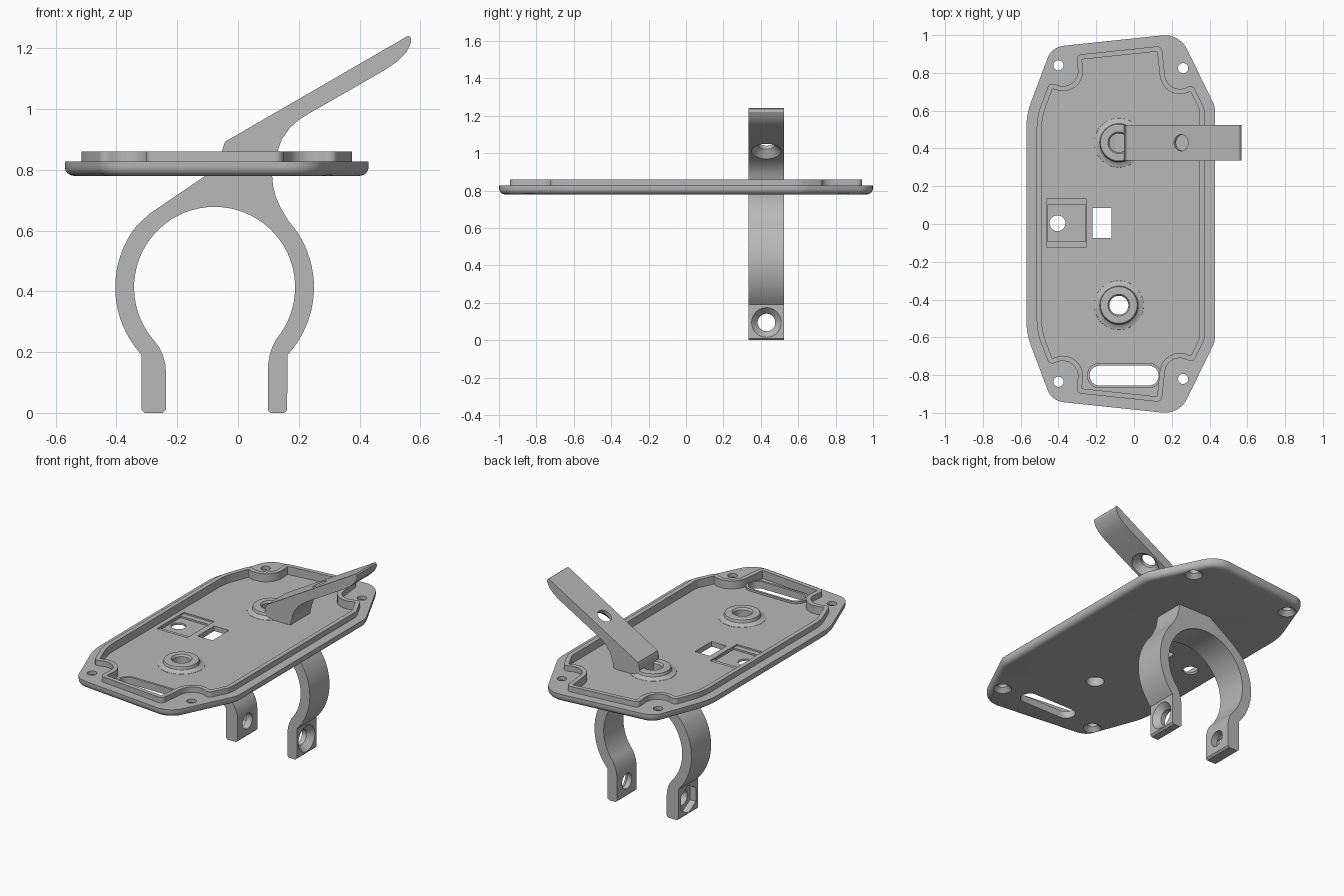
import bpy, bmesh, math
from mathutils import Vector, Matrix

if "Cube" in bpy.data.objects:
    bpy.data.objects.remove(bpy.data.objects["Cube"], do_unlink=True)

grey = bpy.data.materials.new("grey_plastic")
grey.use_nodes = True
grey.diffuse_color = (0.48, 0.48, 0.48, 1)
grey.node_tree.nodes["Principled BSDF"].inputs["Base Color"].default_value = grey.diffuse_color


def finish(name, bm):
    bmesh.ops.recalc_face_normals(bm, faces=bm.faces)
    mesh = bpy.data.meshes.new(name)
    bm.to_mesh(mesh)
    bm.free()
    obj = bpy.data.objects.new(name, mesh)
    mesh.materials.append(grey)
    bpy.context.collection.objects.link(obj)
    return obj


def loft(name, layers, axis="Z"):
    """Skin equal-length 2D loops placed at levels along an axis."""
    bm = bmesh.new()
    rings = [[bm.verts.new((x, y, lv) if axis == "Z" else (x, lv, y)) for x, y in loop]
             for loop, lv in layers]
    for a, b in zip(rings, rings[1:]):
        for i in range(len(a)):
            j = (i + 1) % len(a)
            bm.faces.new((a[i], a[j], b[j], b[i]))
    bm.faces.new(rings[0])
    bm.faces.new(rings[-1])
    return finish(name, bm)


def rod(start, end, r0, r1=None, sides=40):
    """Cylinder or cone between two points."""
    start, end = Vector(start), Vector(end)
    d = end - start
    bm = bmesh.new()
    rot = d.to_track_quat("Z", "Y").to_matrix().to_4x4()
    bmesh.ops.create_cone(bm, cap_ends=True, segments=sides, radius1=r0,
                          radius2=r0 if r1 is None else r1, depth=d.length,
                          matrix=Matrix.Translation((start + end) / 2) @ rot)
    return finish("cutter", bm)


def combine(target, other, op="DIFFERENCE"):
    mod = target.modifiers.new("combine", "BOOLEAN")
    mod.operation, mod.object, mod.solver = op, other, "EXACT"
    bpy.context.view_layer.objects.active = target
    bpy.ops.object.modifier_apply(modifier=mod.name)
    bpy.data.objects.remove(other, do_unlink=True)


def outline(pts, radii, inset=0.0, steps=8):
    """Counter-clockwise polygon, inset and with rounded corners."""
    pts = [Vector(p) for p in pts]
    loop = []
    for i, c in enumerate(pts):
        e1 = (c - pts[i - 1]).normalized()
        e2 = (pts[(i + 1) % len(pts)] - c).normalized()
        n1, n2 = Vector((-e1.y, e1.x)), Vector((-e2.y, e2.x))
        turn = math.atan2(e1.x * e2.y - e1.y * e2.x, e1.dot(e2))
        side = math.copysign(1, turn)
        r = max(radii[i] - side * inset, 0.003)
        corner = c + (n1 + n2) * inset / (1 + n1.dot(n2))
        first = corner - e1 * r * math.tan(abs(turn) / 2)
        centre = first + n1 * side * r
        for k in range(steps + 1):
            loop.append(centre + Matrix.Rotation(turn * k / steps, 2) @ (first - centre))
    return loop


def box_loop(x0, x1, y0, y1):
    return [(x0, y0), (x1, y0), (x1, y1), (x0, y1)]


def circle(cx, cy, r, a0=0, a1=360, n=48):
    return [(cx + r * math.cos(math.radians(a0 + (a1 - a0) * k / n)),
             cy + r * math.sin(math.radians(a0 + (a1 - a0) * k / n))) for k in range(n)]


# Base plate outline, mirrored front to back
BOTTOM, LEDGE, TOP, FLOOR = 0.78, 0.827, 0.86, 0.811
half = [(0.43, 0.62), (0.24, 1.008), (-0.435, 0.937), (-0.57, 0.58)]
body = half + [(x, -y) for x, y in reversed(half)]
radii = [0.15, 0.13, 0.1, 0.4, 0.4, 0.1, 0.13, 0.15]
screws = {1: (0.26, 0.825), 2: (-0.4, 0.84), 5: (-0.4, -0.835), 6: (0.26, -0.82)}

EDGE = 0.03
layers = []
for k in range(5):
    a = math.radians(22.5 * k)
    layers.append((outline(body, radii, EDGE * (1 - math.sin(a))), BOTTOM + EDGE * (1 - math.cos(a))))
layers.append((outline(body, radii), LEDGE))
plate = loft("base_plate", layers)

# Lip that steps inward around each screw hole
pts, rads = [], []
sharp = [Vector(p) for p in body]
for i, c in enumerate(sharp):
    n1, n2 = [(q - c).normalized() for q in (sharp[i - 1], sharp[(i + 1) % 8])]
    w = Vector((n1.y, -n1.x)), Vector((-n2.y, n2.x))
    c = c + (w[0] * -1 + w[1]) * 0.0 
    c = c + (Vector((n1.y, -n1.x)) + Vector((-n2.y, n2.x))) * 0.055 / (1 + w[0].dot(w[1]))
    if i not in screws:
        pts.append(c)
        rads.append(radii[i] - 0.05)
        continue
    h = Vector(screws[i]) - c
    au, av = h.dot(n1) + 0.1, h.dot(n2) + 0.1
    det = n1.x * n2.y - n1.y * n2.x
    inner = Vector((au * n2.y - av * n1.y, av * n1.x - au * n2.x)) / det
    pts += [c + n1 * au, c + inner, c + n2 * av]
    rads += [0.028, 0.08, 0.028]
combine(plate, loft("lip", [(outline(pts, rads), FLOOR - 0.01), (outline(pts, rads), TOP)]), "UNION")
well = outline(pts, rads, 0.027)
combine(plate, loft("well", [(well, FLOOR), (well, TOP + 0.1)]))

# Flared round bosses
for y in (0.43, -0.43):
    flare = [(0.135, 0.8), (0.13, 0.812), (0.112, 0.816), (0.102, 0.825), (0.098, 0.842), (0.092, 0.846)]
    combine(plate, loft("boss", [(circle(-0.08, y, r), z) for r, z in flare]), "UNION")
    combine(plate, rod((-0.08, y, 0.7), (-0.08, y, 0.9), 0.05))
    combine(plate, rod((-0.08, y, 0.835), (-0.08, y, 0.856), 0.05, 0.065))

# Strap slot with a thin rim
slot = box_loop(-0.235, 0.13, -0.855, -0.75)
rim = outline(slot, [0.052] * 4, -0.014)
combine(plate, loft("slot_rim", [(rim, 0.8), (rim, 0.823)]), "UNION")
gap = outline(slot, [0.052] * 4)
combine(plate, loft("slot", [(gap, 0.7), (gap, 0.9)]))

# Switch pocket, its hole and the square window
for loop, z in ((box_loop(-0.46, -0.255, -0.125, 0.135), 0.802),
                (box_loop(-0.459, -0.256, -0.092, 0.1), 0.792),
                (box_loop(-0.22, -0.12, -0.075, 0.085), 0.7)):
    combine(plate, loft("pocket", [(loop, z), (loop, 0.9)]))
combine(plate, rod((-0.405, 0.004, 0.7), (-0.405, 0.004, 0.9), 0.042))

# Countersunk corner screw holes
for x, y in screws.values():
    combine(plate, rod((x, y, 0.7), (x, y, 0.9), 0.027))
    combine(plate, rod((x, y, 0.77), (x, y, 0.805), 0.06, 0.027))

# Pipe clamp and lever as one side profile
CX, CZ = -0.077, 0.413
profile = [(-0.317, 0.01), (-0.307, 0), (-0.247, 0), (-0.237, 0.01), (-0.237, 0.13),
           (-0.239, 0.16), (-0.247, 0.19), (-0.26, 0.217)]
profile += circle(CX, CZ, 0.265, 220, -40)
profile += [(0.126, 0.243), (0.113, 0.217), (0.104, 0.19), (0.099, 0.16), (0.098, 0.13),
            (0.098, 0.01), (0.108, 0), (0.152, 0), (0.162, 0.01)]
profile += circle(CX, CZ, 0.327, -43, 42, 20)
profile += [(0.166, 0.632), (0.14, 0.675), (0.123, 0.715), (0.115, 0.75), (0.112, 0.785),
            (0.13, 0.86), (0.144, 0.9), (0.17, 0.937), (0.2, 0.964), (0.237, 0.987),
            (0.483, 1.128), (0.525, 1.157), (0.555, 1.188), (0.57, 1.22), (0.568, 1.236),
            (0.56, 1.241), (-0.043, 0.892), (-0.053, 0.86), (-0.053, 0.785), (-0.1, 0.785),
            (-0.24, 0.69), (-0.29, 0.656)]
profile += circle(CX, CZ, 0.327, 142, 223, 20) + [(-0.317, 0.19)]
clamp = loft("pipe_clamp", [(profile, 0.335), (profile, 0.525)], "Y")

# Bolt hole through both legs, countersink on one side and nut pocket on the other
MID, BOLT = 0.43, 0.095
combine(clamp, rod((-0.5, MID, BOLT), (0.4, MID, BOLT), 0.047))
combine(clamp, rod((0.128, MID, BOLT), (0.167, MID, BOLT), 0.047, 0.084))
combine(clamp, rod((-0.4, MID, BOLT), (-0.277, MID, BOLT), 0.084, sides=6))

# Angled countersunk hole in the lever
top, axis = Vector((0.25, MID, 1.06)), Vector((-0.5, 0, 0.866))
combine(clamp, rod(top - axis * 0.2, top + axis * 0.1, 0.043))
combine(clamp, rod(top - axis * 0.062, top - axis * 0.02, 0.085, 0.043))

for obj in (plate, clamp):
    bpy.ops.object.select_all(action="DESELECT")
    obj.select_set(True)
    bpy.context.view_layer.objects.active = obj
    bpy.ops.object.shade_smooth_by_angle(angle=math.radians(30))
